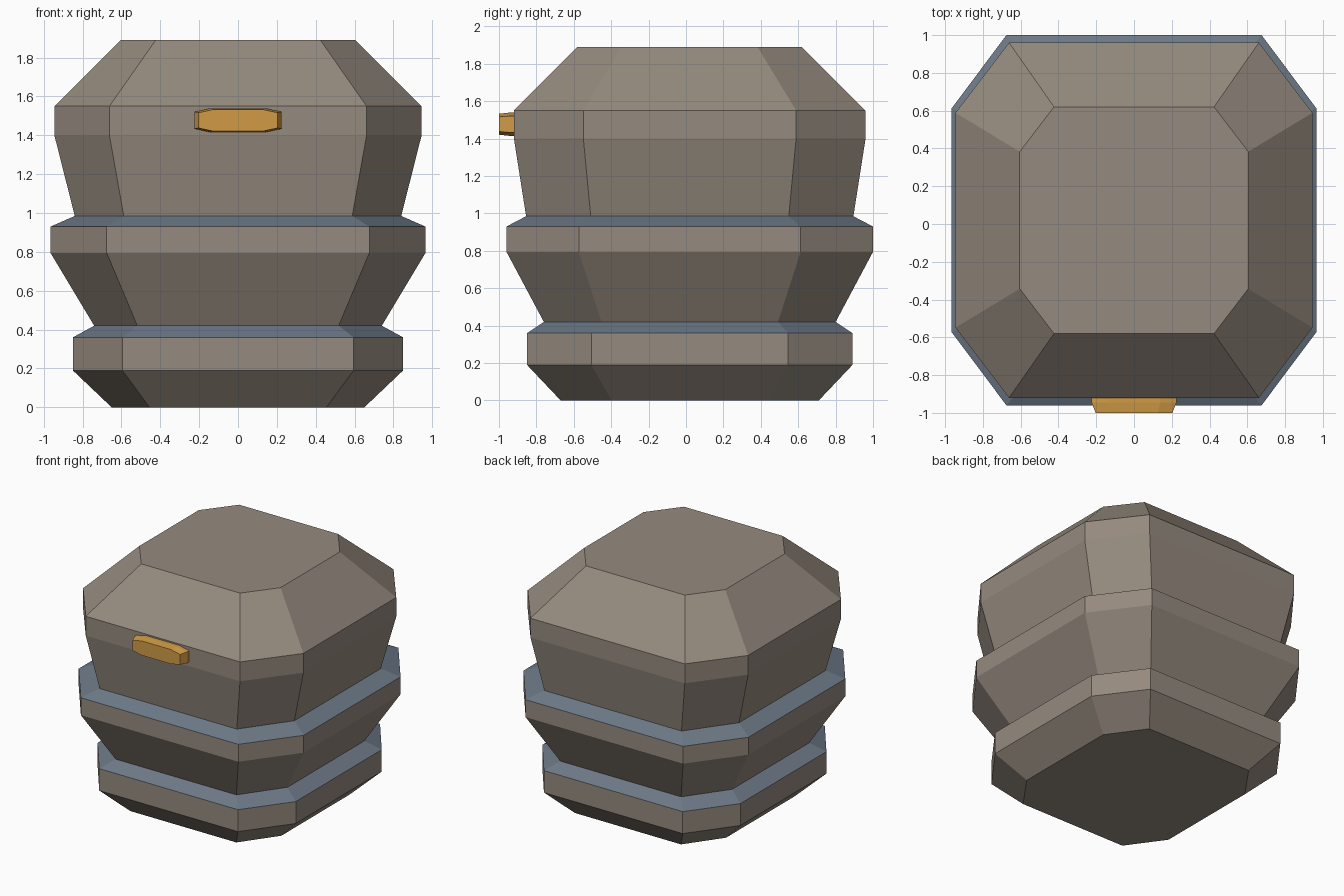
import bpy, bmesh

cube = bpy.data.objects.get("Cube")
if cube:
    bpy.data.objects.remove(cube, do_unlink=True)


def material(name, rgb):
    m = bpy.data.materials.new(name)
    m.use_nodes = True
    m.diffuse_color = (*rgb, 1)
    m.node_tree.nodes["Principled BSDF"].inputs["Base Color"].default_value = (*rgb, 1)
    return m


BROWN = material("taupe_brown", (0.30, 0.255, 0.21))
BLUE = material("slate_blue", (0.15, 0.19, 0.24))
GOLD = material("gold", (0.64, 0.33, 0.06))


def octagon(hx, hy, kx, ky):
    """Rectangle with cut corners; kx and ky are the straight fraction of each side."""
    quarter = [(hx, hy * ky), (hx * kx, hy)]
    pts = quarter + [(-x, y) for x, y in reversed(quarter)]
    return pts + [(-x, -y) for x, y in pts]


def loft(name, rings, mats, accent_bands=()):
    """Skin a stack of rings, cap both ends and colour the chosen bands."""
    bm = bmesh.new()
    loops = [[bm.verts.new(p) for p in ring] for ring in rings]
    bm.faces.new(loops[0])
    bm.faces.new(loops[-1])
    for band, (a, b) in enumerate(zip(loops, loops[1:])):
        for i in range(len(a)):
            j = (i + 1) % len(a)
            face = bm.faces.new((a[i], a[j], b[j], b[i]))
            face.material_index = int(band in accent_bands)
    bmesh.ops.recalc_face_normals(bm, faces=bm.faces)
    mesh = bpy.data.meshes.new(name)
    bm.to_mesh(mesh)
    bm.free()
    for m in mats:
        mesh.materials.append(m)
    ob = bpy.data.objects.new(name, mesh)
    bpy.context.collection.objects.link(ob)
    return ob


# Stepped body: height, half width, half depth
profile = [
    (0.0, 0.65, 0.69),
    (0.19, 0.85, 0.87),
    (0.36, 0.85, 0.87),
    (0.42, 0.74, 0.78),
    (0.795, 0.965, 0.98),
    (0.93, 0.965, 0.98),
    (0.985, 0.84, 0.875),
    (1.40, 0.945, 0.94),
    (1.55, 0.945, 0.94),
    (1.89, 0.605, 0.60),
]
body = [[(x, y + 0.02, z) for x, y in octagon(hx, hy, 0.7, 0.605)]
        for z, hx, hy in profile]
loft("stepped_body", body, [BROWN, BLUE], accent_bands=(2, 5))

# Front badge: depth position, half width, half height
badge_profile = [(-0.88, 0.225, 0.062), (-0.945, 0.225, 0.062), (-1.0, 0.203, 0.056)]
badge = [[(x, y, z + 1.477) for x, z in octagon(hx, hz, 0.62, 0.7)]
         for y, hx, hz in badge_profile]
loft("front_badge", badge, [GOLD])
